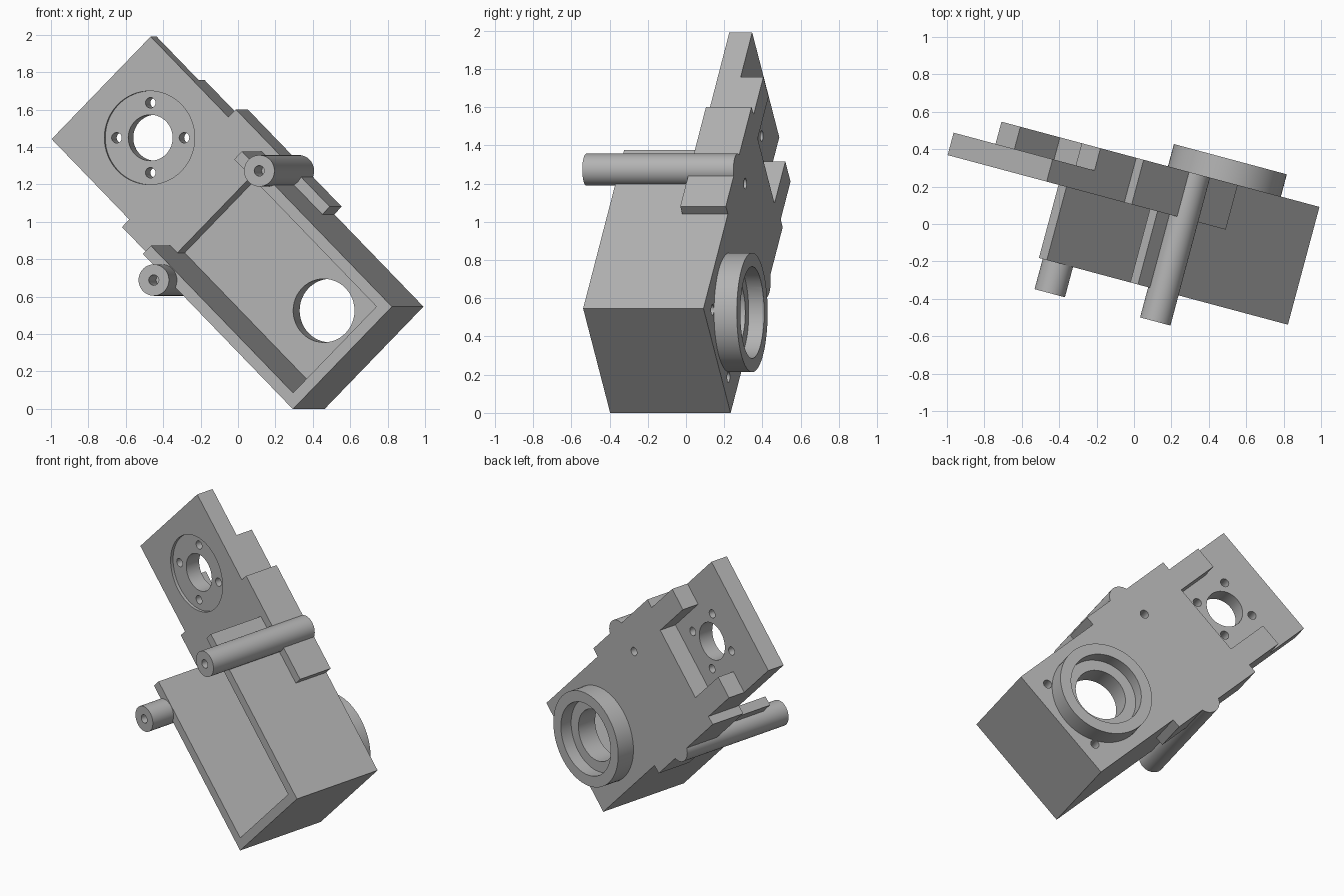
import bpy
import bmesh
import math
from mathutils import Matrix, Vector

if "Cube" in bpy.data.objects:
    bpy.data.objects.remove(bpy.data.objects["Cube"], do_unlink=True)

grey = bpy.data.materials.new("machined grey")
grey.use_nodes = True
grey.diffuse_color = (0.45, 0.45, 0.45, 1)
grey.node_tree.nodes["Principled BSDF"].inputs["Base Color"].default_value = grey.diffuse_color

# Part axes: across the bracket, along it, and through its thickness
flat = Vector((math.cos(math.radians(15)), -math.sin(math.radians(15)), 0))
up = Vector((0, 0, 1))
across = (flat + up).normalized()
along = (flat - up).normalized()
through = across.cross(along)
FRAME = Matrix((across, along, through)).transposed().to_4x4()

# Shared dimensions
LEFT, RIGHT, MID = 0.272, 1.047, 0.66      # body edges and centre line, across
TOP, BOTTOM = -1.768, 0.274                # ends, along
FRONT, FACE, BACK = -0.307, 0.098, 0.345   # levels, through


def finish(name, bm):
    bmesh.ops.recalc_face_normals(bm, faces=bm.faces)
    mesh = bpy.data.meshes.new(name)
    bm.to_mesh(mesh)
    bm.free()
    mesh.transform(FRAME)
    mesh.materials.append(grey)
    obj = bpy.data.objects.new(name, mesh)
    bpy.context.collection.objects.link(obj)
    return obj


def block(name, a, b, c):
    """Box from its (low, high) ranges across, along and through."""
    bm = bmesh.new()
    bmesh.ops.create_cube(bm, size=1)
    for v in bm.verts:
        v.co = [lo + (hi - lo) * (t + 0.5) for t, (lo, hi) in zip(v.co, (a, b, c))]
    return finish(name, bm)


def rod(name, a, b, radius, c, sides=48):
    """Cylinder centred at (a, b) spanning the range c through the part."""
    bm = bmesh.new()
    place = Matrix.Translation((a, b, (c[0] + c[1]) / 2))
    bmesh.ops.create_cone(bm, cap_ends=True, segments=sides, radius1=radius,
                          radius2=radius, depth=c[1] - c[0], matrix=place)
    return finish(name, bm)


def cut(obj, *cutters):
    for cutter in cutters:
        mod = obj.modifiers.new("cut", "BOOLEAN")
        mod.operation, mod.solver, mod.object = "DIFFERENCE", "EXACT", cutter
        bpy.context.view_layer.objects.active = obj
        bpy.ops.object.modifier_apply(modifier=mod.name)
        bpy.data.objects.remove(cutter, do_unlink=True)


parts = []

# Open housing with a floor, end wall and two side walls
BORE = (MID, -0.083)
housing = block("housing", (LEFT, RIGHT), (-0.9, BOTTOM), (FRONT, BACK))
inside = (LEFT + 0.062, RIGHT - 0.06)
cut(housing,
    block("cavity", inside, (-0.846, 0.213), (-0.5, 0.25)),
    block("open_end", inside, (-1.0, -0.84), (-0.5, FACE)),
    rod("floor_bore", *BORE, 0.17, (0.1, 0.5)))
for a, b in ((0.912, -0.785), (0.912, 0.15), (0.435, 0.17)):
    cut(housing, rod("screw_hole", a, b, 0.028, (0.27, 0.4), 24))
parts.append(housing)

# Ring boss on the back, counterbored
boss = rod("bearing_boss", *BORE, 0.3125, (0.335, 0.468), 64)
cut(boss, rod("through", *BORE, 0.17, (0.1, 0.6)),
    rod("counterbore", *BORE, 0.24, (0.385, 0.6), 64))
parts.append(boss)

# Mounting plate: thin end, then two thicker arms around a recess
HUB = (MID, -1.39)
plate = block("mounting_plate", (LEFT, RIGHT), (TOP, -0.9), (FACE, BACK))
cut(plate,
    block("thin_end", (0, 2), (-2, -1.44), (0.222, 0.5)),
    block("recess", (MID - 0.24, MID + 0.24), (-1.6, -1.13), (0.222, 0.5)),
    rod("shallow_seat", *HUB, 0.25, (0, FACE + 0.02), 64),
    rod("hub_hole", *HUB, 0.123, (0, 0.5)))
for k in range(4):
    turn = math.radians(45 + 90 * k)
    cut(plate, rod("bolt_hole", HUB[0] + 0.187 * math.cos(turn),
                   HUB[1] + 0.187 * math.sin(turn), 0.028, (0, 0.5), 24))
parts.append(plate)

# Side wings and standoff posts, one of each per side
for side, name in ((-1, "lower"), (1, "upper")):
    edge = LEFT if side < 0 else RIGHT
    wing = sorted((edge, MID + side * 0.445))
    parts.append(block(name + "_wing", wing, (-1.16, -0.424), (FACE, BACK)))
    spot = (MID + side * 0.413, -0.727)
    post = rod(name + "_post", *spot, 0.084, (-0.474, BACK))
    cut(post, rod("post_hole", *spot, 0.028, (-0.6, -0.32), 24))
    parts.append(post)

# Smooth the round walls, keep edges crisp
bpy.ops.object.select_all(action="DESELECT")
for obj in parts:
    obj.select_set(True)
bpy.context.view_layer.objects.active = housing
bpy.ops.object.shade_smooth_by_angle(angle=math.radians(30))
